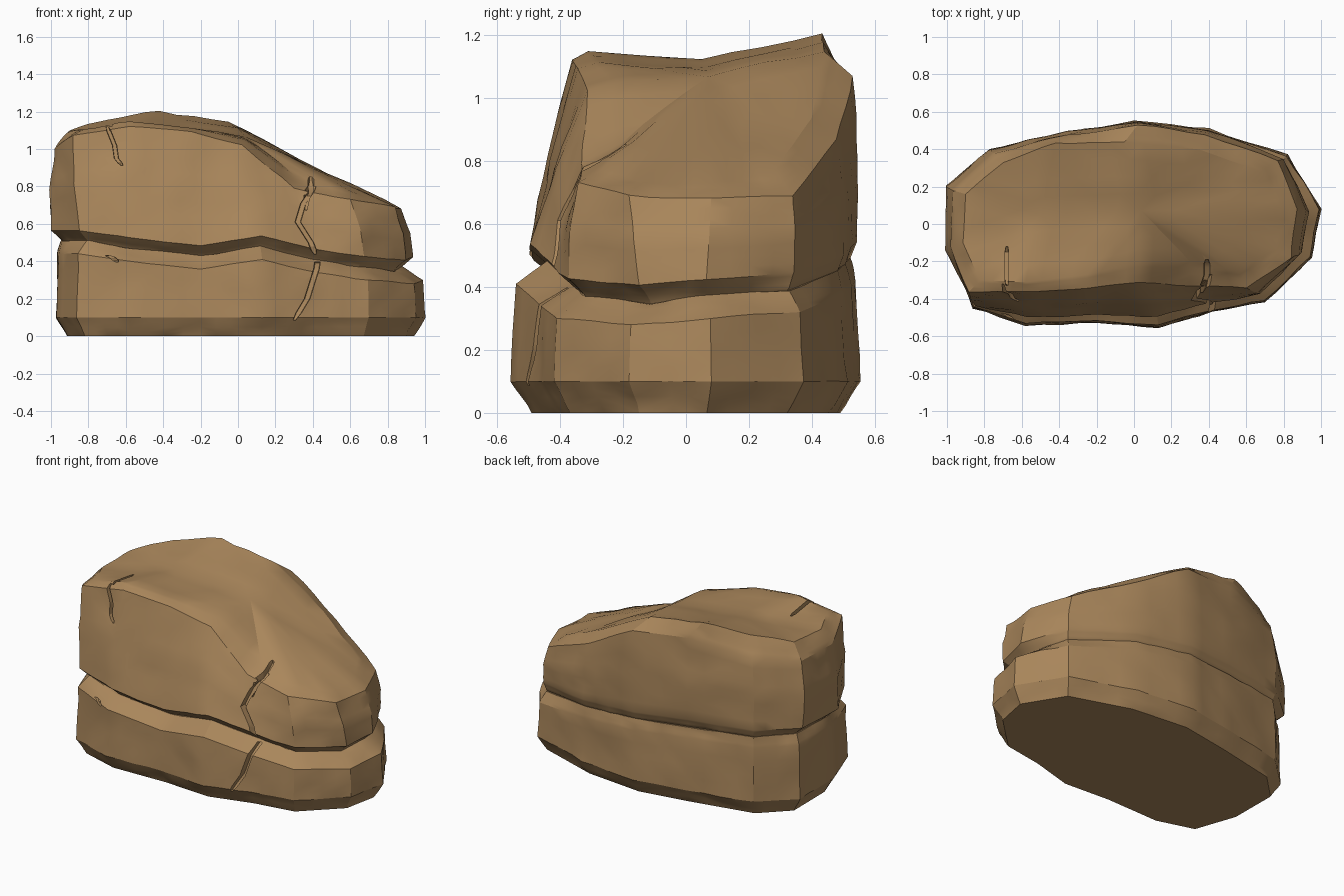
import bpy, bmesh
from mathutils import Vector, noise
from mathutils.bvhtree import BVHTree

cube = bpy.data.objects.get("Cube")
if cube:
    bpy.data.objects.remove(cube, do_unlink=True)

stone = bpy.data.materials.new("tan stone")
stone.use_nodes = True
stone.diffuse_color = (0.40, 0.24, 0.105, 1)
shader = stone.node_tree.nodes["Principled BSDF"]
shader.inputs["Base Color"].default_value = stone.diffuse_color
shader.inputs["Roughness"].default_value = 0.9

# Footprint, counter-clockwise from the right end of the front
outline = [Vector(p) for p in (
    (-.97, -.15), (-.86, -.45), (-.58, -.54), (-.2, -.53), (.13, -.55),
    (.42, -.47), (.7, -.42), (.95, -.18), (1, .08), (.82, .37),
    (.4, .51), (0, .55), (-.35, .49), (-.77, .4), (-.97, .2))]
count = len(outline)
# Height of the slab shoulder and inset of the overhanging lip per station
shoulder = (.44, .44, .4, .36, .41, .34, .3, .28, .3, .32, .38, .42, .44, .45, .45)
lip = (-.03, .02, .04, .05, .05, .05, .05, .06, .07, .03, .01, .01, 0, 0, -.03)
# Top of the steep walls
brow = [Vector(p) for p in (
    (-.98, -.12, 1), (-.88, -.36, 1.07), (-.58, -.36, 1.12), (-.25, -.34, 1.09),
    (.02, -.31, 1.02), (.3, -.33, .79), (.6, -.34, .73), (.84, -.18, .69),
    (.87, .08, .68), (.77, .34, .69), (.38, .48, .87), (.02, .53, 1.07),
    (-.35, .48, 1.1), (-.75, .38, 1.03), (-.97, .18, 1))]
# Rim of the weathered top
rim = [Vector(p) for p in (
    (-.91, -.1, 1.08), (-.82, -.3, 1.1), (-.58, -.31, 1.145), (-.25, -.27, 1.11),
    (.03, -.2, 1.05), (.3, -.2, .86), (.55, -.25, .79), (.76, -.14, .73),
    (.79, .08, .73), (.68, .28, .77), (.35, .4, .94), (-.05, .44, 1.15),
    (-.42, .43, 1.2), (-.7, .33, 1.16), (-.9, .16, 1.1))]


def inset(i, amount, z):
    """Footprint station moved inward by an amount, at a height."""
    along = (outline[(i + 1) % count] - outline[i - 1]).normalized()
    p = outline[i] + Vector((-along.y, along.x)) * amount
    return Vector((p.x, p.y, z))


def ring(amount, height):
    return [inset(i, amount(i), height(i)) for i in range(count)]


def groove(i):
    return lip[i] + (.02 if outline[i].y > .3 else .06)


def loft(name, rings, centres):
    """Closed stone from stacked rings, with a fan on top."""
    bm = bmesh.new()
    rows = [[bm.verts.new(p) for p in r] for r in rings]
    hubs = [bm.verts.new(p) for p in centres]
    bm.faces.new(rows[0][::-1])
    last = rows[-1]
    for i in range(count):
        j = (i + 1) % count
        for a, b in zip(rows, rows[1:]):
            bm.faces.new((a[i], a[j], b[j], b[i]))
        here, there = [hubs[0] if 3 <= k <= 11 else hubs[-1] for k in (i, j)]
        bm.faces.new((last[i], last[j], here))
        if here != there:
            bm.faces.new((last[j], there, here))
    bmesh.ops.subdivide_edges(bm, edges=bm.edges[:], cuts=3, use_grid_fill=True)
    bm.normal_update()
    # Slight weathering
    for v in bm.verts:
        if v.co.z > .02:
            v.co += v.normal * (noise.noise(v.co * 5) * .012 + noise.noise(v.co * 11) * .005)
    bmesh.ops.triangulate(bm, faces=[f for f in bm.faces if len(f.verts) > 3])
    bmesh.ops.recalc_face_normals(bm, faces=bm.faces[:])
    mesh = bpy.data.meshes.new(name)
    bm.to_mesh(mesh)
    bm.free()
    mesh.materials.append(stone)
    obj = bpy.data.objects.new(name, mesh)
    bpy.context.collection.objects.link(obj)
    return obj


def crack(obj, path, from_top=False, width=.018, depth=.04):
    """Cut a V-shaped crack that follows the surface below a drawn path."""
    tree = BVHTree.FromPolygons([v.co for v in obj.data.vertices],
                                [p.vertices[:] for p in obj.data.polygons])
    ray = Vector((0, 0, -1)) if from_top else Vector((0, 1, 0))
    spine = []
    for a, b in zip(path, path[1:]):
        for step in range(4):
            u, v = Vector(a).lerp(Vector(b), step / 4)
            start = Vector((u, v, 2)) if from_top else Vector((u, -2, v))
            hit = tree.ray_cast(start, ray)[0]
            if hit:
                spine.append(hit)
    bm = bmesh.new()
    side = Vector((width, 0, 0))
    rows = []
    for k, p in enumerate(spine):
        taper = .5 if k in (0, len(spine) - 1) else 1
        outer = p - ray * .04
        rows.append([bm.verts.new(q) for q in (
            outer - side * taper, outer + side * taper,
            p + side * taper * .7 + ray * depth * taper,
            p - side * taper * .7 + ray * depth * taper)])
    for a, b in zip(rows, rows[1:]):
        for k in range(4):
            bm.faces.new((a[k], a[k - 1], b[k - 1], b[k]))
    bm.faces.new(rows[0])
    bm.faces.new(rows[-1][::-1])
    bmesh.ops.recalc_face_normals(bm, faces=bm.faces[:])
    mesh = bpy.data.meshes.new("crack_cutter")
    bm.to_mesh(mesh)
    bm.free()
    mesh.materials.append(stone)
    cutter = bpy.data.objects.new("crack_cutter", mesh)
    cutter.hide_render = True
    bpy.context.collection.objects.link(cutter)
    cut = obj.modifiers.new("crack", "BOOLEAN")
    cut.operation, cut.solver, cut.object = "DIFFERENCE", "EXACT", cutter
    graph = bpy.context.evaluated_depsgraph_get()
    result = bpy.data.meshes.new_from_object(obj.evaluated_get(graph))
    obj.modifiers.clear()
    if len(result.polygons) > 100:
        obj.data = result
    bpy.data.objects.remove(cutter, do_unlink=True)


# Lower slab with a chamfered foot and a sloping shoulder
slab = loft("lower_slab", [
    ring(lambda i: .06, lambda i: 0),
    ring(lambda i: 0, lambda i: .1),
    ring(lambda i: .01, lambda i: shoulder[i]),
    ring(groove, lambda i: shoulder[i] + .07),
], [Vector((0, 0, .42))])

# Upper block overhanging the seam
lip_ring = ring(lambda i: lip[i], lambda i: shoulder[i] + .125)
waist = [a.lerp(b, .5) + Vector((a.x, a.y, 0)) * .02 for a, b in zip(lip_ring, brow)]
block = loft("upper_block", [
    ring(lambda i: groove(i) + .03, lambda i: shoulder[i] + .04),
    ring(groove, lambda i: shoulder[i] + .075),
    lip_ring, waist, brow, rim,
], [Vector((.04, .07, 1.07)), Vector((-.5, .05, 1.12))])

# Cracks down the front and over the top edge
crack(slab, [(.43, .43), (.42, .36), (.37, .2), (.28, .05)])
crack(block, [(.41, .8), (.35, .71), (.32, .61), (.39, .5), (.42, .42)])
crack(block, [(.39, -.19), (.39, -.27), (.35, -.4)], from_top=True)
crack(block, [(-.7, 1.12), (-.66, 1.02), (-.65, .95), (-.61, .9)], width=.014)
crack(block, [(-.68, -.12), (-.68, -.24), (-.68, -.36)], from_top=True, width=.012)
# Small chip on the slab
crack(slab, [(-.7, .43), (-.67, .42), (-.64, .39)], width=.02, depth=.02)

for obj in (slab, block):
    bpy.ops.object.select_all(action="DESELECT")
    obj.select_set(True)
    bpy.context.view_layer.objects.active = obj
    bpy.ops.object.shade_smooth_by_angle(angle=.45)
